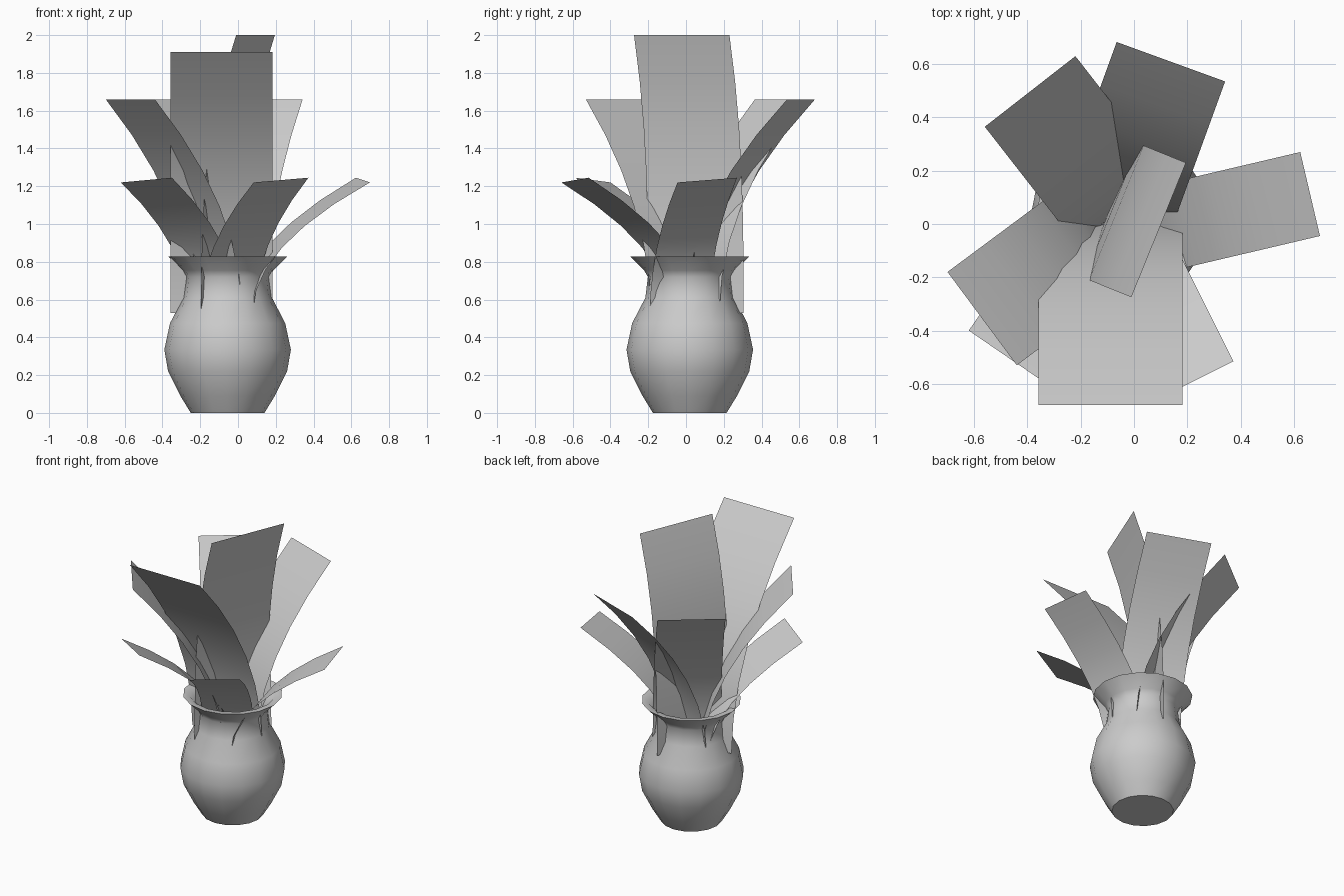
import bpy, bmesh, math
from mathutils import Vector

if "Cube" in bpy.data.objects:
    bpy.data.objects.remove(bpy.data.objects["Cube"])

SIDES = 16
CX, CY = -0.055, 0.02


def finish(bm, name, angle):
    me = bpy.data.meshes.new(name)
    bm.to_mesh(me)
    bm.free()
    ob = bpy.data.objects.new(name, me)
    bpy.context.collection.objects.link(ob)
    bpy.ops.object.select_all(action='DESELECT')
    ob.select_set(True)
    bpy.context.view_layer.objects.active = ob
    bpy.ops.object.shade_smooth_by_angle(angle=math.radians(angle))
    return ob


# Vase: outer wall up to the flared rim, then back down the inside
profile = [(0.195, 0), (0.25, 0.09), (0.315, 0.22), (0.335, 0.335), (0.305, 0.475),
           (0.235, 0.61), (0.222, 0.72), (0.242, 0.755), (0.315, 0.828),
           (0.272, 0.825), (0.215, 0.765), (0.19, 0.72), (0.205, 0.61),
           (0.275, 0.475), (0.305, 0.335), (0.22, 0.09), (0.17, 0.04)]
bm = bmesh.new()
rings = []
for r, z in profile:
    rings.append([bm.verts.new((CX + r * math.cos(2 * math.pi * i / SIDES),
                                CY + r * math.sin(2 * math.pi * i / SIDES), z))
                  for i in range(SIDES)])
for a, b in zip(rings, rings[1:]):
    for i in range(SIDES):
        j = (i + 1) % SIDES
        bm.faces.new((a[i], a[j], b[j], b[i]))
bm.faces.new(rings[0][::-1])
bm.faces.new(rings[-1])
finish(bm, "vase", 50)


# Leaf: a thin strip rising from the vase and arching out to its tip edge
def leaf(name, left, right, reach, power=1.95, base=0.53, segs=6):
    left, right = Vector(left), Vector(right)
    edge = right - left
    out = Vector((-edge.y, edge.x, 0)).normalized()
    bm = bmesh.new()
    rows = []
    for k in range(segs + 1):
        f = k / segs
        row = []
        for tip in (left, right):
            p = tip - out * reach * (1 - f ** power)
            p.z = base + (tip.z - base) * f
            row.append(bm.verts.new(p))
        rows.append(row)
    for a, b in zip(rows, rows[1:]):
        bm.faces.new((a[0], a[1], b[1], b[0]))
    return finish(bm, name, 60)


# Two tall leaves
leaf("tall_leaf_upright", (0.195, 0.23, 2.0), (-0.01, -0.275, 2.0), 0.2, 2.8)
leaf("tall_leaf_front", (0.182, -0.68, 1.91), (-0.358, -0.68, 1.91), 0.69)
# Three medium leaves
leaf("medium_leaf_left", (-0.44, -0.53, 1.66), (-0.70, -0.18, 1.66), 0.575)
leaf("medium_leaf_back_left", (-0.56, 0.365, 1.66), (-0.22, 0.63, 1.66), 0.575)
leaf("medium_leaf_back", (-0.065, 0.683, 1.66), (0.342, 0.535, 1.66), 0.575)
# Three short leaves
leaf("short_leaf_right", (0.624, 0.27, 1.245), (0.698, -0.045, 1.22), 0.637, 2.0)
leaf("short_leaf_front_left", (-0.35, -0.585, 1.245), (-0.62, -0.40, 1.22), 0.637, 2.0)
leaf("short_leaf_front_right", (0.373, -0.515, 1.245), (0.083, -0.66, 1.22), 0.637, 2.0)
